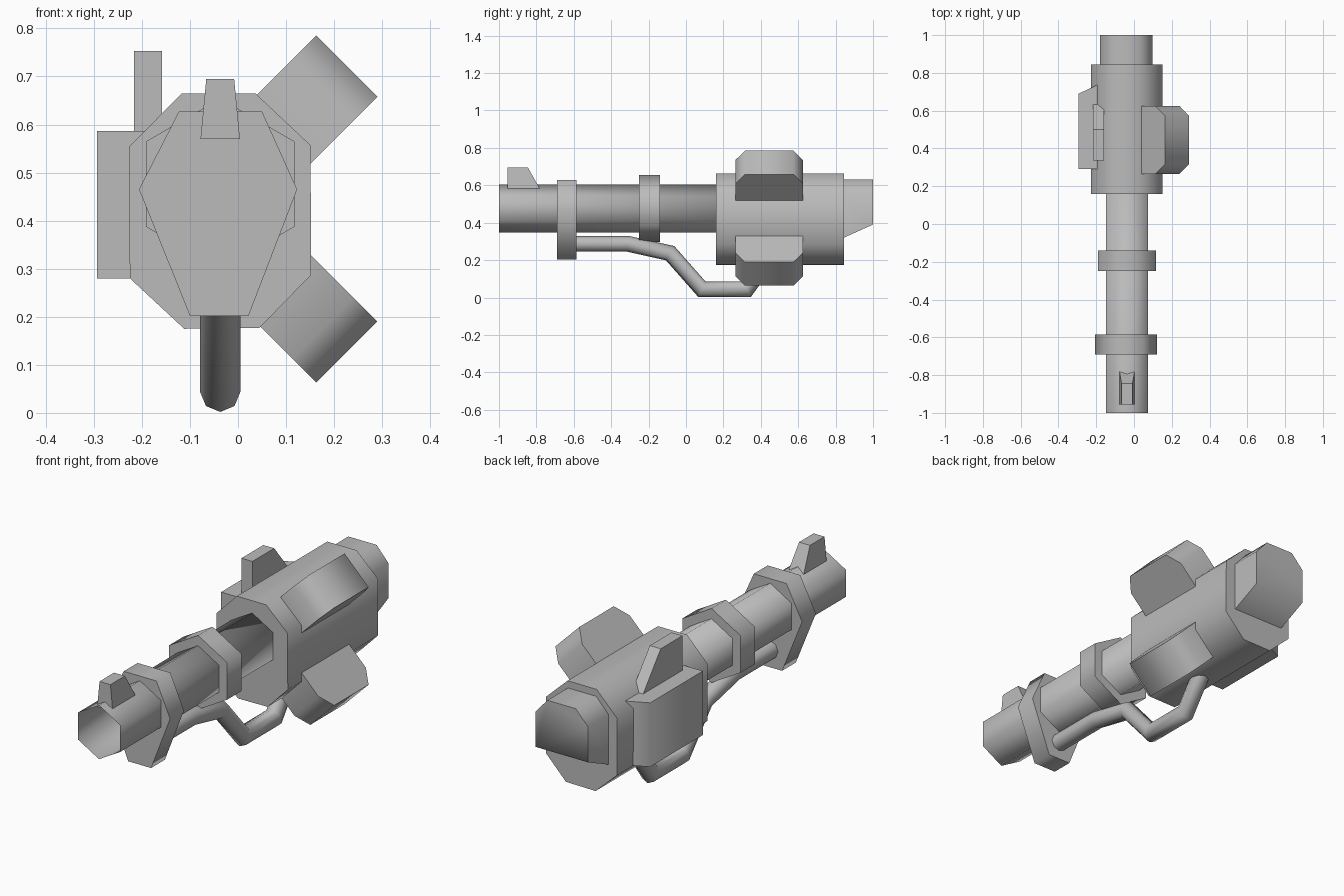
import bpy, bmesh, math
from mathutils import Vector

cube = bpy.data.objects.get("Cube")
if cube:
    bpy.data.objects.remove(cube, do_unlink=True)

grey = bpy.data.materials.new("plain_grey")
grey.use_nodes = True
COLOUR = (0.5, 0.5, 0.5, 1)
grey.diffuse_color = COLOUR
grey.node_tree.nodes["Principled BSDF"].inputs["Base Color"].default_value = COLOUR

CX = -0.037      # barrel axis
CZ = 0.476
BODY_Z = 0.424   # mirror height of the two pods


def finish(name, bm, angle=70, recalc=True):
    """Turn a bmesh into a smooth object with sharp corners."""
    if recalc:
        bmesh.ops.recalc_face_normals(bm, faces=bm.faces)
    mesh = bpy.data.meshes.new(name)
    bm.to_mesh(mesh)
    bm.free()
    mesh.materials.append(grey)
    mesh.polygons.foreach_set("use_smooth", [True] * len(mesh.polygons))
    mesh.set_sharp_from_angle(angle=math.radians(angle))
    obj = bpy.data.objects.new(name, mesh)
    bpy.context.scene.collection.objects.link(obj)
    return obj


def loft(rings):
    """Skin closed rings of points and cap both ends."""
    bm = bmesh.new()
    loops = [[bm.verts.new(p) for p in ring] for ring in rings]
    n = len(loops[0])
    for a, b in zip(loops, loops[1:]):
        for i in range(n):
            j = (i + 1) % n
            bm.faces.new((a[i], a[j], b[j], b[i]))
    bm.faces.new(loops[0])
    bm.faces.new(loops[-1])
    bmesh.ops.recalc_face_normals(bm, faces=bm.faces)
    return bm


def along_y(profile, y0, y1):
    return loft([[(x, y, z) for x, z in profile] for y in (y0, y1)])


def hexagon(radius):
    return [(CX + radius * math.sin(i * math.pi / 3),
             CZ + radius * math.cos(i * math.pi / 3)) for i in range(6)]


# Barrel, open at the muzzle
bm = along_y(hexagon(0.129), -1, 0.2)
muzzle = [f for f in bm.faces if f.calc_center_median().y < -0.99]
bmesh.ops.delete(bm, geom=muzzle, context='FACES_ONLY')
finish("barrel", bm, 100, recalc=False)

# Collars on the barrel
finish("middle_collar", along_y(hexagon(0.178), -0.25, -0.14))
front_profile = [(-0.123, 0.627), (0.05, 0.627), (0.123, 0.465),
                 (0.022, 0.202), (-0.1, 0.202), (-0.206, 0.465)]
finish("front_collar", along_y(front_profile, -0.69, -0.585))

# Main body
body_profile = [(-0.118, 0.664), (0.037, 0.664), (0.151, 0.557), (0.152, 0.287),
                (0.045, 0.177), (-0.112, 0.175), (-0.225, 0.28), (-0.227, 0.553)]
finish("body", along_y(body_profile, 0.16, 0.845))

# Rear block with a sloping underside
rear = []
for y, low in ((0.8, 0.3), (1.0, 0.39)):
    rear.append([(x, y, z) for x, z in (
        (-0.181, low), (-0.181, 0.56), (-0.115, 0.63),
        (0.035, 0.63), (0.097, 0.56), (0.097, low))])
finish("rear_block", loft(rear))

# Sight blade, tapered in width
sight = []
for z, half, y0, y1 in ((0.57, 0.041, -0.955, -0.775), (0.695, 0.029, -0.955, -0.845)):
    sight.append([(CX - half, y0, z), (CX + half, y0, z),
                  (CX + half, y1, z), (CX - half, y1, z)])
finish("front_sight", loft(sight), 30)

# Side housing and the fin above it
housing = [(-0.1, 0.29), (-0.293, 0.29), (-0.293, 0.69), (-0.197, 0.735), (-0.1, 0.735)]
finish("side_housing", loft([[(x, y, z) for x, y in housing] for z in (0.28, 0.587)]))
fin = [(0.335, 0.5), (0.335, 0.753), (0.5, 0.753), (0.635, 0.585), (0.635, 0.5)]
finish("side_fin", loft([[(x, y, z) for y, z in fin] for x in (-0.216, -0.158)]), 30)

# Two diagonal pods with chamfered outer ends
pod = [(-0.24, 0.265), (-0.07, 0.265), (0, 0.315), (0, 0.575), (-0.07, 0.625), (-0.24, 0.625)]
for name, sign in (("upper_pod", 1), ("lower_pod", -1)):
    out = Vector((1, 0, sign)).normalized()
    side = Vector((1, 0, -sign)).normalized()
    tip = Vector((0.2265, 0, BODY_Z + sign * 0.2975))
    rings = [[tip + out * r + side * s + Vector((0, y, 0)) for r, y in pod]
             for s in (-0.09, 0.09)]
    finish(name, loft(rings))

# Bent pipe under the barrel, mitred at each bend
path = [Vector(p) for p in ((-0.6, 0.287), (-0.31, 0.287), (-0.085, 0.237),
                            (0.085, 0.044), (0.325, 0.044), (0.46, 0.23))]
SIDES, RADIUS = 8, 0.042
rings = []
for i, p in enumerate(path):
    before = (p - path[i - 1]).normalized() if i else None
    after = (path[i + 1] - p).normalized() if i < len(path) - 1 else None
    before, after = before or after, after or before
    mid = (before + after).normalized()
    normal = Vector((-mid.y, mid.x)) / mid.dot(after)
    ring = []
    for k in range(SIDES):
        a = 2 * math.pi * k / SIDES
        q = p + normal * RADIUS * math.sin(a)
        ring.append((CX + RADIUS * math.cos(a), q.x, q.y))
    rings.append(ring)
finish("under_pipe", loft(rings))
